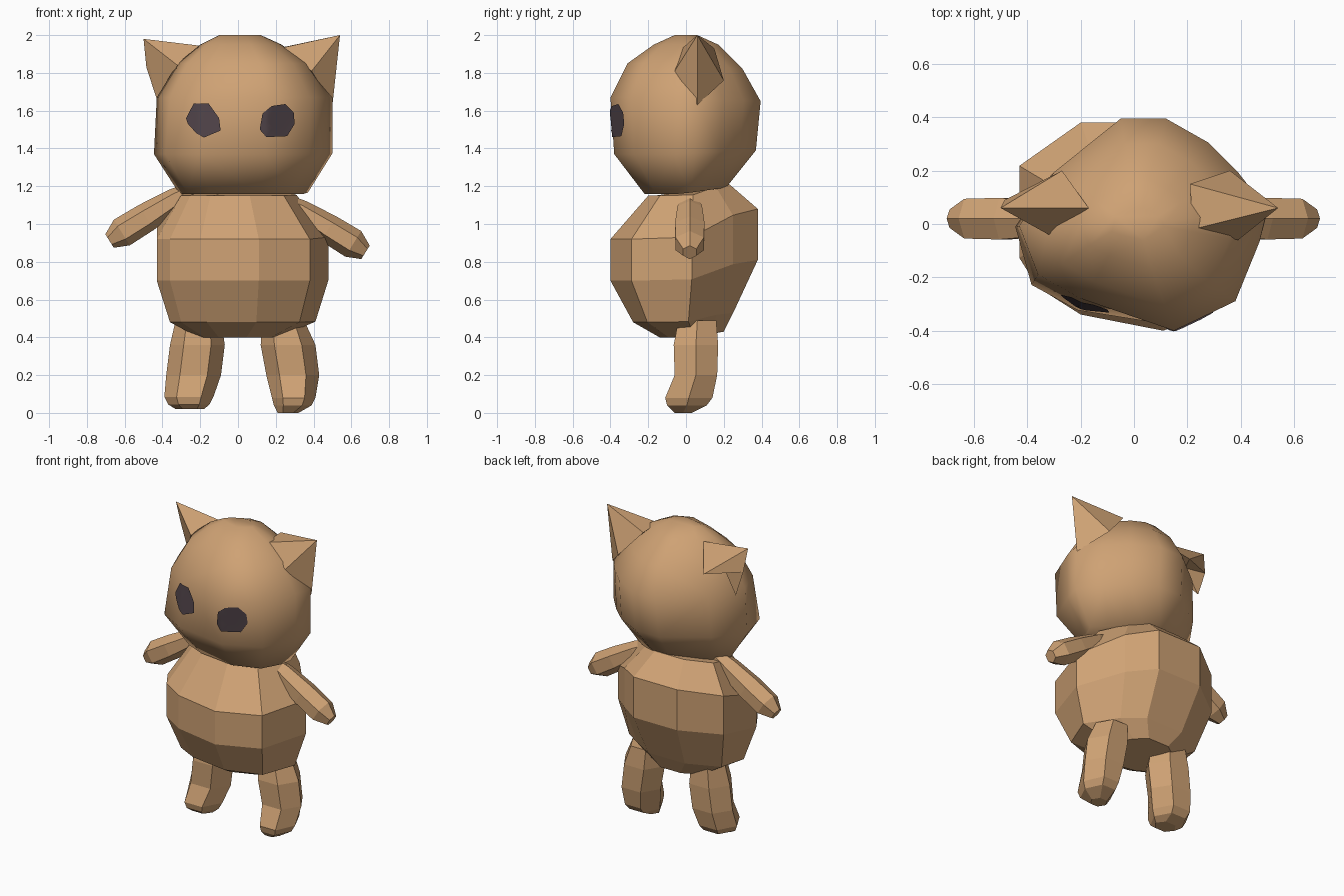
import bpy, bmesh, math
from mathutils import Vector
from mathutils.bvhtree import BVHTree

if "Cube" in bpy.data.objects:
    bpy.data.objects.remove(bpy.data.objects["Cube"])


def material(name, rgb):
    m = bpy.data.materials.new(name)
    m.diffuse_color = (*rgb, 1)
    m.use_nodes = True
    m.node_tree.nodes["Principled BSDF"].inputs["Base Color"].default_value = m.diffuse_color
    return m


FUR = material("tan fur", (0.62, 0.36, 0.175))
DARK = material("dark eye", (0.076, 0.054, 0.063))


def finish(name, bm, mat, smooth=False):
    bmesh.ops.recalc_face_normals(bm, faces=bm.faces)
    for f in bm.faces:
        f.smooth = smooth
    mesh = bpy.data.meshes.new(name)
    bm.to_mesh(mesh)
    mesh.materials.append(mat)
    obj = bpy.data.objects.new(name, mesh)
    bpy.context.collection.objects.link(obj)
    return obj


def loft(rings):
    """Skin a list of equal-length rings and cap both ends."""
    bm = bmesh.new()
    vs = [[bm.verts.new(p) for p in r] for r in rings]
    n = len(vs[0])
    for a, b in zip(vs, vs[1:]):
        for i in range(n):
            j = (i + 1) % n
            bm.faces.new((a[i], a[j], b[j], b[i]))
    bm.faces.new(vs[0][::-1])
    bm.faces.new(vs[-1])
    return bm


def fit(outline, z_front, z_back, x0, x1, y0, y1):
    """Fit an outline into a box; the back half may rise to z_back."""
    xs, ys = [p[0] for p in outline], [p[1] for p in outline]
    ring = []
    for x, y in outline:
        t = (y - min(ys)) / (max(ys) - min(ys))
        px = x0 + (x1 - x0) * (x - min(xs)) / (max(xs) - min(xs))
        lift = math.sqrt(max(0, (t - 0.55) / 0.45))
        ring.append((px, y0 + (y1 - y0) * t, z_front + (z_back - z_front) * lift))
    return ring


# Body: faceted ten-sided barrel, its rings rising at the back
body_outline = [(0.11, -0.39), (0.38, -0.28), (0.48, 0.035), (0.28, 0.25), (0.12, 0.38),
                (-0.2, 0.38), (-0.43, 0.22), (-0.43, -0.12), (-0.36, -0.23), (-0.2, -0.33)]
body_rings = [(0.40, 0.43, -0.21, 0.22, -0.14, 0.20),
              (0.48, 0.53, -0.36, 0.41, -0.28, 0.25),
              (0.70, 0.81, -0.43, 0.48, -0.40, 0.38),
              (0.92, 1.08, -0.43, 0.48, -0.40, 0.38),
              (1.15, 1.21, -0.30, 0.31, -0.20, 0.23)]
finish("body", loft([fit(body_outline, *r) for r in body_rings]), FUR)

# Head: smooth rounded block turned slightly to one side
low = [(-0.43, 0.0), (-0.37, -0.23), (-0.2, -0.33), (0.15, -0.39), (0.38, -0.28), (0.47, -0.06),
       (0.5, 0.06), (0.39, 0.2), (0.28, 0.31), (0.12, 0.4), (-0.05, 0.4), (-0.3, 0.2)]
high = list(low)
high[1], high[2] = (-0.36, -0.18), (-0.2, -0.27)
head_rings = [(1.16, 1.19, -0.31, 0.37, -0.22, 0.21),
              (1.37, 1.39, -0.445, 0.50, -0.38, 0.37),
              (1.67, 1.65, -0.43, 0.50, -0.40, 0.395),
              (1.85, 1.82, -0.32, 0.38, -0.31, 0.30),
              (1.95, 1.95, -0.20, 0.23, -0.17, 0.17),
              (2.00, 2.00, -0.10, 0.12, -0.06, 0.06)]
head_bm = loft([fit(low if i < 2 else high, *r) for i, r in enumerate(head_rings)])
bmesh.ops.recalc_face_normals(head_bm, faces=head_bm.faces)
bmesh.ops.triangulate(head_bm, faces=[f for f in head_bm.faces if len(f.verts) == 4])
surface = BVHTree.FromBMesh(head_bm)
finish("head", head_bm, FUR, smooth=True)


# Eyes: thin dark eight-sided patches draped over the face
def eye(name, outline):
    bm = bmesh.new()
    n = len(outline)
    cx, cz = (sum(p[k] for p in outline) / n for k in (0, 1))
    points = []
    for i, (x, z) in enumerate(outline):
        x2, z2 = outline[(i + 1) % n]
        points += [(x, z), ((x + x2) / 2, (z + z2) / 2)]

    def drop(x, z):
        hit = surface.ray_cast(Vector((x, -2, z)), Vector((0, 1, 0)))[0]
        return bm.verts.new(hit - Vector((0, 0.009, 0)))

    rings = [[drop(cx + (x - cx) * k, cz + (z - cz) * k) for x, z in points]
             for k in (0.2, 0.4, 0.6, 0.8, 1.0)]
    bm.faces.new(rings[0])
    for a, b in zip(rings, rings[1:]):
        for i in range(len(a)):
            j = (i + 1) % len(a)
            bm.faces.new((a[i], b[i], b[j], a[j]))
    obj = finish(name, bm, DARK, smooth=True)
    if obj.data.polygons[0].normal.y > 0:
        obj.data.flip_normals()


eye("left_eye", [(-0.275, 1.56), (-0.235, 1.637), (-0.155, 1.637), (-0.10, 1.56),
                 (-0.092, 1.495), (-0.18, 1.458), (-0.22, 1.48), (-0.265, 1.53)])
eye("right_eye", [(0.115, 1.50), (0.13, 1.585), (0.18, 1.625), (0.25, 1.635),
                  (0.295, 1.59), (0.30, 1.53), (0.26, 1.465), (0.15, 1.46)])


# Ears: sharp pyramids leaning outwards
def ear(name, tip, base):
    bm = bmesh.new()
    top = bm.verts.new(tip)
    vs = [bm.verts.new(p) for p in base]
    centre = bm.verts.new(sum((Vector(p) for p in base), Vector()) / len(base))
    for a, b in zip(vs, vs[1:] + vs[:1]):
        bm.faces.new((top, a, b))
        bm.faces.new((centre, b, a))
    finish(name, bm, FUR)


ear("left_ear", (-0.5, 0.06, 1.98),
    [(-0.17, 0.06, 1.94), (-0.32, -0.04, 1.84), (-0.43, 0.09, 1.66),
     (-0.485, 0.09, 1.83), (-0.27, 0.2, 1.80)])
ear("right_ear", (0.54, 0.06, 2.0),
    [(0.21, 0.15, 1.93), (0.22, -0.02, 1.93), (0.39, -0.06, 1.81), (0.5, 0.06, 1.63), (0.36, 0.2, 1.76)])


# Arms: six-sided tapered tubes, ridge on top; sections are (x, z, depth, thickness)
def arm(name, side, sections):
    d = Vector((sections[-1][0] - sections[0][0], 0, sections[-1][1] - sections[0][1])).normalized()
    up = Vector((-d.z, 0, d.x)) * side
    rings = []
    for x, z, ry, rt in sections:
        rings.append([Vector((x, 0.02, z)) + up * rt * math.sin(a) + Vector((0, ry * math.cos(a), 0))
                      for a in (math.radians(30 + 60 * i) for i in range(6))])
    finish(name, loft(rings), FUR)


profile = [(0.21, 1.14, 0.045, 0.035), (0.33, 1.07, 0.075, 0.06), (0.48, 0.975, 0.09, 0.077),
           (0.61, 0.895, 0.086, 0.08), (0.675, 0.85, 0.04, 0.042)]
arm("right_arm", 1, profile)
arm("left_arm", -1, [(-x - 0.005, z + 0.06, ry, rt) for x, z, ry, rt in profile])


# Legs: bent six-sided tubes; sections are (z, x0, x1, y0, y1)
def leg(name, sections):
    hexagon = [(math.cos(math.tau * i / 6), math.sin(math.tau * i / 6)) for i in range(6)]
    finish(name, loft([fit(hexagon, z, z, *box) for z, *box in sections]), FUR)


leg("right_leg", [(0.0, 0.21, 0.32, -0.06, 0.03), (0.04, 0.19, 0.39, -0.10, 0.11),
                  (0.08, 0.18, 0.41, -0.11, 0.14), (0.20, 0.15, 0.43, -0.06, 0.165),
                  (0.36, 0.12, 0.41, -0.065, 0.17), (0.49, 0.13, 0.35, -0.04, 0.16)])
leg("left_leg", [(0.02, -0.33, -0.18, -0.06, 0.04), (0.045, -0.37, -0.15, -0.09, 0.11),
                 (0.085, -0.39, -0.13, -0.10, 0.14), (0.20, -0.38, -0.09, -0.06, 0.165),
                 (0.36, -0.36, -0.07, -0.065, 0.17), (0.49, -0.33, -0.09, -0.04, 0.16)])
